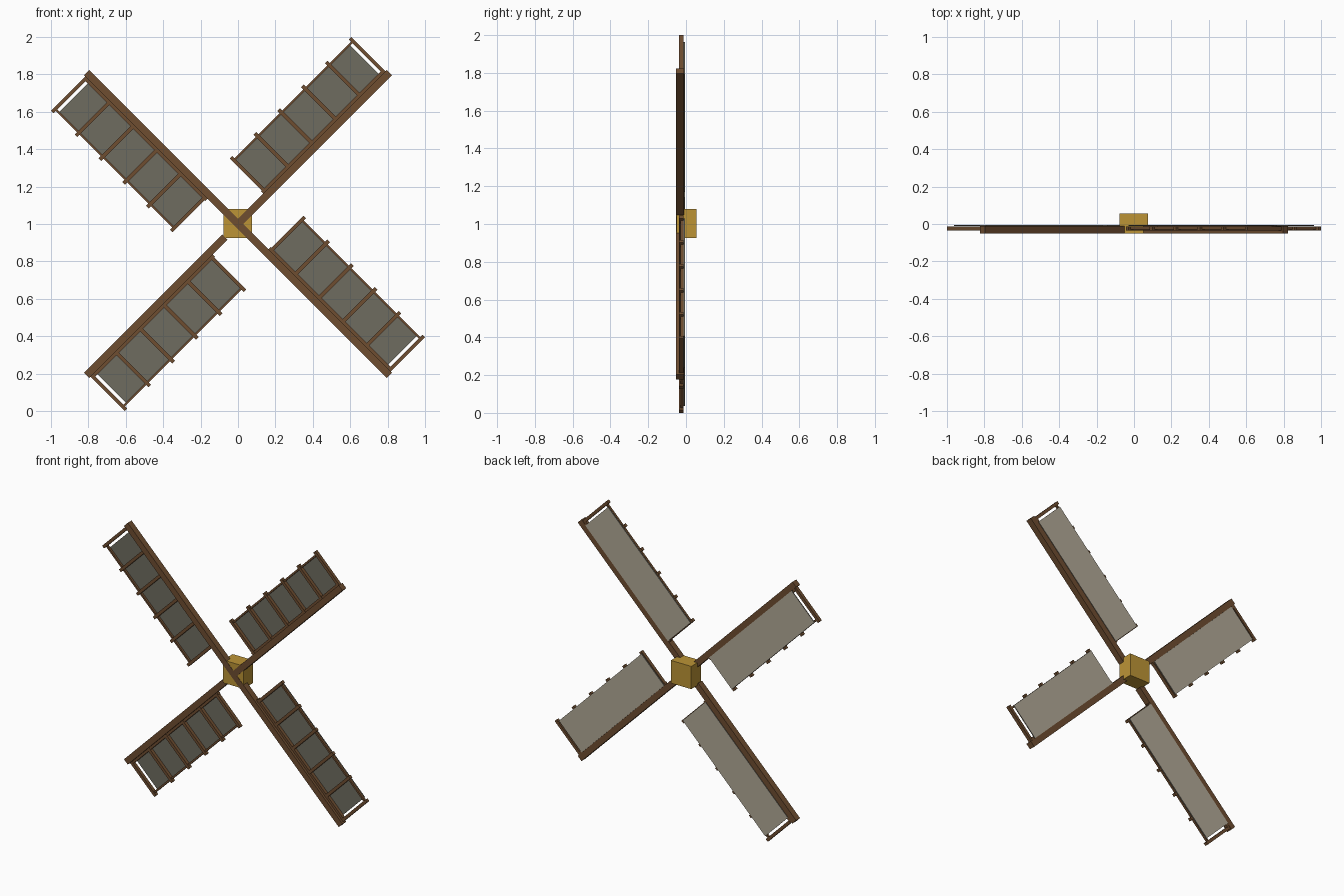
import bpy, bmesh, math
from mathutils import Matrix, Vector

if "Cube" in bpy.data.objects:
    bpy.data.objects.remove(bpy.data.objects["Cube"])


def material(name, rgb):
    m = bpy.data.materials.new(name)
    lin = [((c / 255 + 0.055) / 1.055) ** 2.4 for c in rgb]
    m.diffuse_color = (*lin, 1)
    m.use_nodes = True
    m.node_tree.nodes["Principled BSDF"].inputs["Base Color"].default_value = m.diffuse_color
    return m


WOOD = material("brown wood", (110, 77, 48))
GOLD = material("ochre hub", (188, 148, 54))
CLOTH_FRONT = material("dark grey cloth", (110, 108, 96))
CLOTH_BACK = material("pale grey cloth", (176, 168, 150))


def add_box(bm, lo, hi):
    """Axis-aligned box between two corners."""
    lo, hi = Vector(lo), Vector(hi)
    size = hi - lo
    mat = Matrix.Translation((lo + hi) / 2) @ Matrix.Diagonal((*size, 1))
    bmesh.ops.create_cube(bm, size=1, matrix=mat)


def make(name, boxes, mats, matrix=Matrix()):
    bm = bmesh.new()
    for lo, hi in boxes:
        add_box(bm, lo, hi)
    # cloth has a second colour on its rear face
    if len(mats) > 1:
        for f in bm.faces:
            f.normal_update()
            f.material_index = 1 if f.normal.y > 0.5 else 0
    bm.transform(matrix)
    me = bpy.data.meshes.new(name)
    bm.to_mesh(me)
    bm.free()
    for m in mats:
        me.materials.append(m)
    ob = bpy.data.objects.new(name, me)
    bpy.context.collection.objects.link(ob)
    return ob


# central hub block
make("hub", [((-0.078, -0.05, 0.925), (0.076, 0.055, 1.08))], [GOLD])

# four blades; local x runs outward, local z across the sail
BAR_U = [0.226 + 0.18 * i for i in range(6)]
for i in range(4):
    place = (Matrix.Translation((0, 0, 1))
             @ Matrix.Rotation(-math.radians(45 + 90 * i), 4, 'Y'))
    start = 0.1 if i == 2 else 0.0

    # main beam
    make(f"spar_{i + 1}", [((start, -0.052, -0.02), (1.145, -0.01, 0.02))],
         [WOOD], place)

    # rails along both sides of the sail
    make(f"rails_{i + 1}", [
        ((0.21, -0.034, 0.02), (1.126, -0.012, 0.036)),
        ((0.226, -0.029, 0.25), (1.126, -0.014, 0.262)),
    ], [WOOD], place)

    # cross bars with tips past the outer rail
    make(f"cross_bars_{i + 1}",
         [((u - 0.01, -0.036, 0.0), (u + 0.01, -0.013, 0.278)) for u in BAR_U],
         [WOOD], place)

    # cloth panel behind the bars
    make(f"sail_{i + 1}", [((0.22, -0.012, 0.02), (1.1, -0.006, 0.262))],
         [CLOTH_FRONT, CLOTH_BACK], place)
